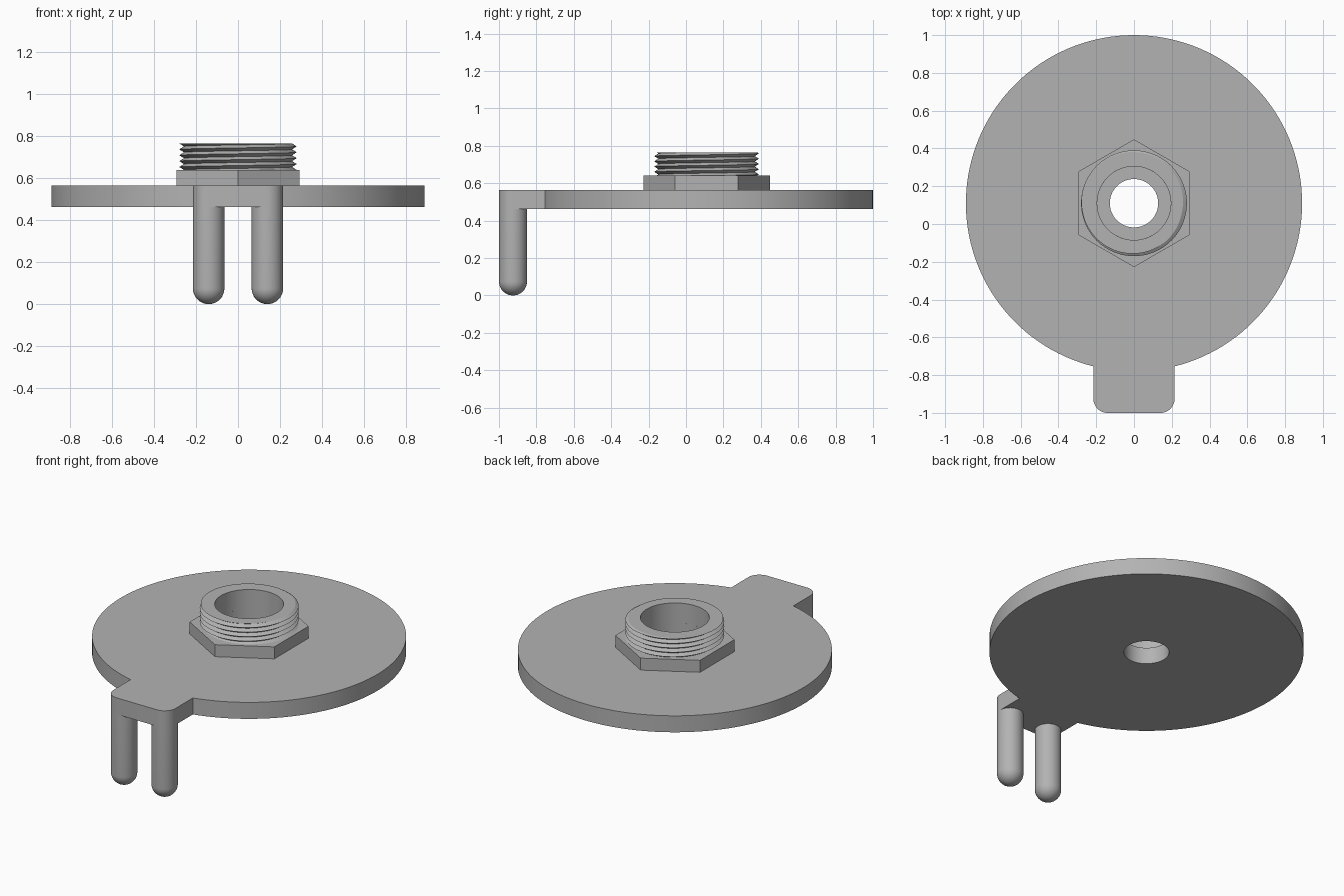
import bpy, bmesh
from math import sin, cos, pi, asin, floor, radians

if "Cube" in bpy.data.objects:
    bpy.data.objects.remove(bpy.data.objects["Cube"])

GREY = bpy.data.materials.new("plain grey")
GREY.use_nodes = True
colour = (0.45, 0.45, 0.45, 1)
GREY.diffuse_color = colour
GREY.node_tree.nodes["Principled BSDF"].inputs["Base Color"].default_value = colour

CY = 0.11                      # centre of the disc along y
DISC_R, HOLE_R, BORE_R = 0.89, 0.128, 0.195
DISC_Z, NUT_Z, NECK_Z, TOP_Z = 0.462, 0.565, 0.64, 0.765
TAB_W, PIN_R = 0.215, 0.075


def finish(bm, name):
    bmesh.ops.remove_doubles(bm, verts=bm.verts, dist=1e-5)
    bmesh.ops.recalc_face_normals(bm, faces=bm.faces)
    mesh = bpy.data.meshes.new(name)
    bm.to_mesh(mesh)
    bm.free()
    mesh.materials.append(GREY)
    ob = bpy.data.objects.new(name, mesh)
    bpy.context.collection.objects.link(ob)
    bpy.ops.object.select_all(action="DESELECT")
    ob.select_set(True)
    bpy.context.view_layer.objects.active = ob
    bpy.ops.object.shade_smooth_by_angle(angle=radians(30))
    return ob


def arc(cx, cy, r, start, end, n):
    steps = [start + (end - start) * i / n for i in range(n + 1)]
    return [(cx + r * cos(a), cy + r * sin(a)) for a in steps]


def plate(name, outline, hole_r, z0, z1):
    """Outline with a round hole, filled and extruded upwards."""
    bm = bmesh.new()
    edges = []
    for loop in (outline, arc(0, CY, hole_r, 0, 2 * pi, 64)[:-1]):
        vs = [bm.verts.new((x, y, z0)) for x, y in loop]
        edges += [bm.edges.new((vs[i - 1], vs[i])) for i in range(len(vs))]
    bmesh.ops.triangle_fill(bm, edges=edges, use_beauty=True)
    ext = bmesh.ops.extrude_face_region(bm, geom=bm.faces[:], use_keep_orig=True)
    for v in ext["geom"]:
        if isinstance(v, bmesh.types.BMVert):
            v.co.z = z1
    return finish(bm, name)


def skin(bm, columns):
    """Join neighbouring columns of points with quads."""
    cols = [[bm.verts.new(p) for p in c] for c in columns]
    for a, b in zip(cols, cols[1:]):
        for k in range(len(a) - 1):
            bm.faces.new((a[k], b[k], b[k + 1], a[k + 1]))


# Disc with its rounded front tab
half = asin(TAB_W / DISC_R)
outline = arc(0, CY, DISC_R, -pi / 2 + half, 1.5 * pi - half, 128)
outline += arc(-TAB_W + PIN_R, -1 + PIN_R, PIN_R, pi, 1.5 * pi, 12)
outline += arc(TAB_W - PIN_R, -1 + PIN_R, PIN_R, -pi / 2, 0, 12)
plate("base_disc", outline, HOLE_R, DISC_Z, NUT_Z)

# Hexagonal collar, points to front and back
plate("hex_collar", arc(0, CY, 0.338, pi / 6, pi / 6 + 2 * pi, 6)[:-1],
      BORE_R, NUT_Z, NECK_Z)

# Neck with a helical thread and a smooth bore
PITCH, CREST, ROOT, SEGS = 0.028, 0.28, 0.258, 96
turns = int((TOP_Z - NECK_Z) / PITCH) + 2
columns = []
for i in range(SEGS + 1):
    t, a = i / SEGS, 2 * pi * i / SEGS
    points = []
    for k in range(-2, 2 * turns + 1):
        z = min(max(NECK_Z + PITCH * (k / 2 + t), NECK_Z), TOP_Z)
        phase = (z - NECK_Z) / PITCH - t
        wave = abs(2 * (phase - floor(phase)) - 1)
        points.append((ROOT + (CREST - ROOT) * wave, z))
    points += [(BORE_R, TOP_Z), (BORE_R, NECK_Z)]
    columns.append([(r * cos(a), CY + r * sin(a), z) for r, z in points])
bm = bmesh.new()
skin(bm, columns)
finish(bm, "threaded_neck")

# Two round-ended pins under the tab
for name, side in (("left_pin", 1), ("right_pin", -1)):
    cx, cy = side * (TAB_W - PIN_R), -1 + PIN_R
    profile = arc(0, PIN_R, PIN_R, -pi / 2, 0, 12) + [(PIN_R, DISC_Z)]
    bm = bmesh.new()
    skin(bm, [[(cx + r * cos(a), cy + r * sin(a), z) for r, z in profile]
              for a in (2 * pi * i / 48 for i in range(49))])
    finish(bm, name)
